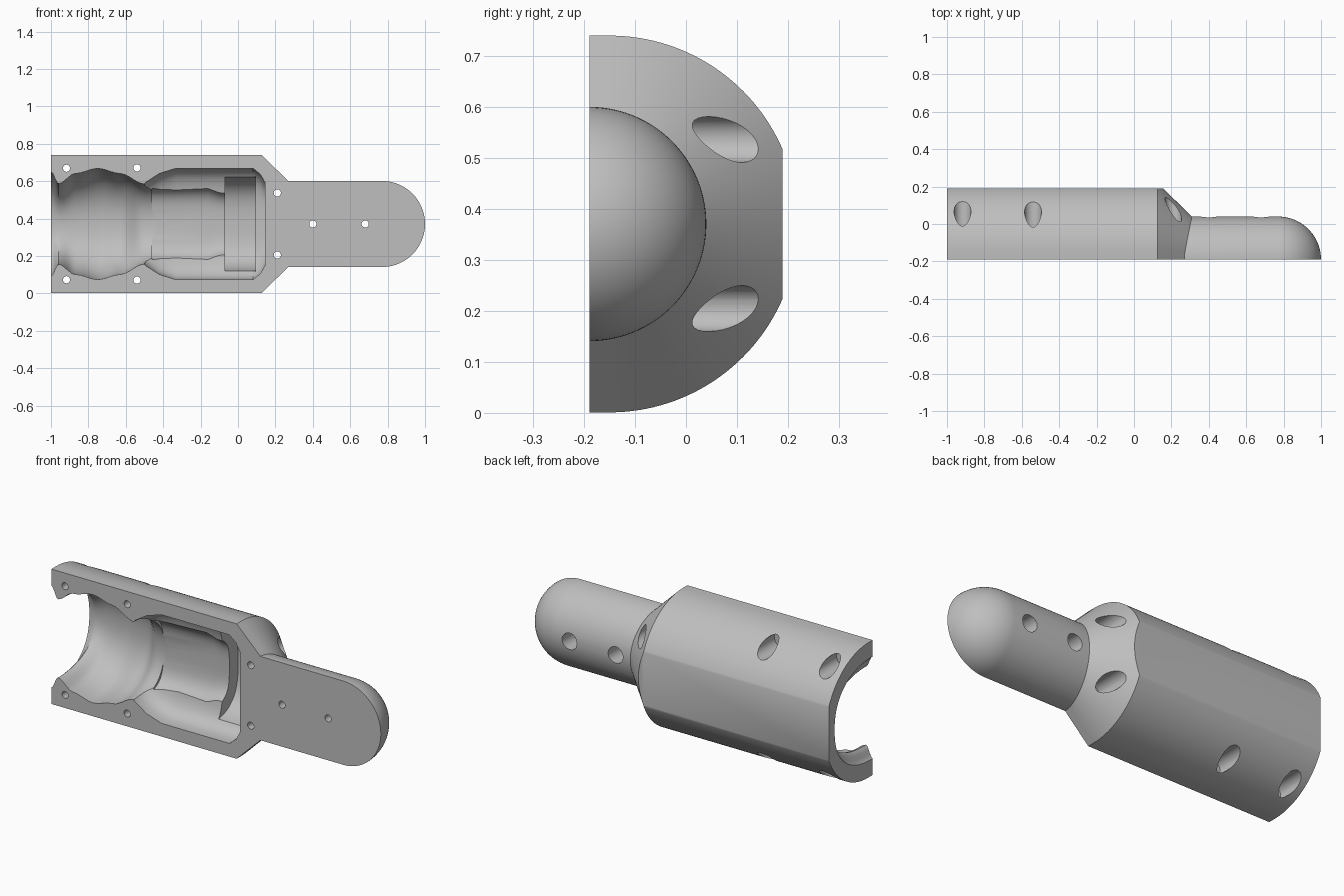
import bpy, bmesh, math
from mathutils import Vector

default = bpy.data.objects.get("Cube")
if default:
    bpy.data.objects.remove(default)

MID_Z = 0.371      # height of the long axis
SPLIT = -0.19      # flat mating face
BACK = 0.19        # flat along the back

grey = bpy.data.materials.new("light_grey")
grey.use_nodes = True
grey.diffuse_color = (0.52, 0.52, 0.52, 1)
grey.node_tree.nodes["Principled BSDF"].inputs["Base Color"].default_value = (0.52, 0.52, 0.52, 1)


def loft(name, rings, back_cut=None):
    """Skin closed rings, cap both ends, optionally slice the back flat."""
    bm = bmesh.new()
    loops = [[bm.verts.new(p) for p in ring] for ring in rings]
    n = len(loops[0])
    for a, b in zip(loops, loops[1:]):
        for i in range(n):
            j = (i + 1) % n
            bm.faces.new((a[i], a[j], b[j], b[i]))
    bm.faces.new(loops[0])
    bm.faces.new(loops[-1])
    bmesh.ops.remove_doubles(bm, verts=bm.verts, dist=1e-5)
    if back_cut is not None:
        bmesh.ops.bisect_plane(bm, geom=bm.verts[:] + bm.edges[:] + bm.faces[:],
                               plane_co=(0, back_cut, 0), plane_no=(0, 1, 0), clear_outer=True)
        bmesh.ops.holes_fill(bm, edges=[e for e in bm.edges if e.is_boundary])
    bmesh.ops.recalc_face_normals(bm, faces=bm.faces)
    mesh = bpy.data.meshes.new(name)
    bm.to_mesh(mesh)
    bm.free()
    obj = bpy.data.objects.new(name, mesh)
    obj.data.materials.append(grey)
    bpy.context.collection.objects.link(obj)
    return obj


def half_round(x, r, centre_y, steps=80):
    """Half circle closed by the mating face."""
    arc = [(x, centre_y + r * math.sin(math.pi * i / steps),
            MID_Z + r * math.cos(math.pi * i / steps)) for i in range(steps + 1)]
    if centre_y > SPLIT:
        arc = [(x, SPLIT, MID_Z + r)] + arc + [(x, SPLIT, MID_Z - r)]
    return [Vector(p) for p in arc]


def hollow(name, stations, power):
    """Cutter along x: stations are (x, half width, depth), rounded by power."""
    rings = []
    for x, w, d in stations:
        ring = []
        for i in range(64):
            a = 2 * math.pi * (i + 0.5) / 64
            c, s = math.cos(a), math.sin(a)
            ring.append((x, SPLIT + d * math.copysign(abs(s) ** (2 / power), s),
                         MID_Z + w * math.copysign(abs(c) ** (2 / power), c)))
        rings.append(ring)
    return loft(name, rings)


def smooth_stations(points, per=5):
    """Ease between stations so that the hollow swells smoothly."""
    out = []
    for a, b in zip(points, points[1:]):
        for k in range(per):
            t = k / per
            t = t * t * (3 - 2 * t)
            u = k / per
            out.append((a[0] + (b[0] - a[0]) * u, a[1] + (b[1] - a[1]) * t,
                        a[2] + (b[2] - a[2]) * t))
    return out + [points[-1]]


def bore(name, x, z, r, y0, y1):
    rings = [[(x + r * math.cos(math.tau * i / 32), y, z + r * math.sin(math.tau * i / 32))
              for i in range(32)] for y in (y0, y1)]
    return loft(name, rings)


def combine(target, tool, operation):
    mod = target.modifiers.new(tool.name, "BOOLEAN")
    mod.operation = operation
    mod.solver = "EXACT"
    mod.object = tool
    bpy.context.view_layer.objects.active = target
    bpy.ops.object.modifier_apply(modifier=mod.name)
    bpy.data.objects.remove(tool)


# Main shell with conical shoulder
shell = loft("handle_half_shell",
             [half_round(x, r, -0.15) for x, r in ((-1, 0.37), (0.125, 0.37), (0.315, 0.185))],
             back_cut=BACK)

# Round nose with domed tip
R = 0.23
nose_rings = [half_round(0.1, R, SPLIT)]
for i in range(25):
    a = math.radians(89.5) * i / 24
    nose_rings.append(half_round(1 - R + R * math.sin(a), R * math.cos(a), SPLIT))
combine(shell, loft("nose", nose_rings), "UNION")

# Inner hollows
barrel = [(-1.06, 0.29, 0.33), (-1.0, 0.28, 0.33), (-0.96, 0.215, 0.33), (-0.87, 0.27, 0.33),
          (-0.75, 0.297, 0.325), (-0.63, 0.27, 0.30), (-0.5, 0.213, 0.215), (-0.42, 0.205, 0.2)]
combine(shell, hollow("barrel_hollow", smooth_stations(barrel), 2.3), "DIFFERENCE")

chamber = [(-0.53, 0.18, 0.1), (-0.49, 0.225, 0.13), (-0.42, 0.27, 0.15), (-0.33, 0.298, 0.16),
           (0.08, 0.298, 0.16), (0.12, 0.265, 0.155), (0.145, 0.22, 0.15)]
combine(shell, hollow("chamber_hollow", chamber, 3.2), "DIFFERENCE")

waist = [(-0.46, 0.2, 0.2), (-0.16, 0.207, 0.215), (-0.1, 0.185, 0.215), (-0.05, 0.183, 0.215)]
combine(shell, hollow("waist_hollow", waist, 3.5), "DIFFERENCE")

slot = [(-0.07, 0.258, 0.29), (0.093, 0.258, 0.29)]
combine(shell, hollow("slot_hollow", slot, 3), "DIFFERENCE")

# Screw holes with wide recesses on the back
screws = [(0.4, 0), (0.68, 0)]
for x, off in ((-0.917, 0.298), (-0.54, 0.3), (0.21, 0.166)):
    screws += [(x, off), (x, -off)]
for x, off in screws:
    z = MID_Z + off
    combine(shell, bore("screw_recess", x, z, 0.045, -0.06, 0.3), "DIFFERENCE")
    combine(shell, bore("screw_hole", x, z, 0.019, -0.3, 0.1), "DIFFERENCE")

# Smooth rounds, sharp edges
bpy.ops.object.select_all(action="DESELECT")
shell.select_set(True)
bpy.context.view_layer.objects.active = shell
bpy.ops.object.shade_smooth_by_angle(angle=math.radians(25))
